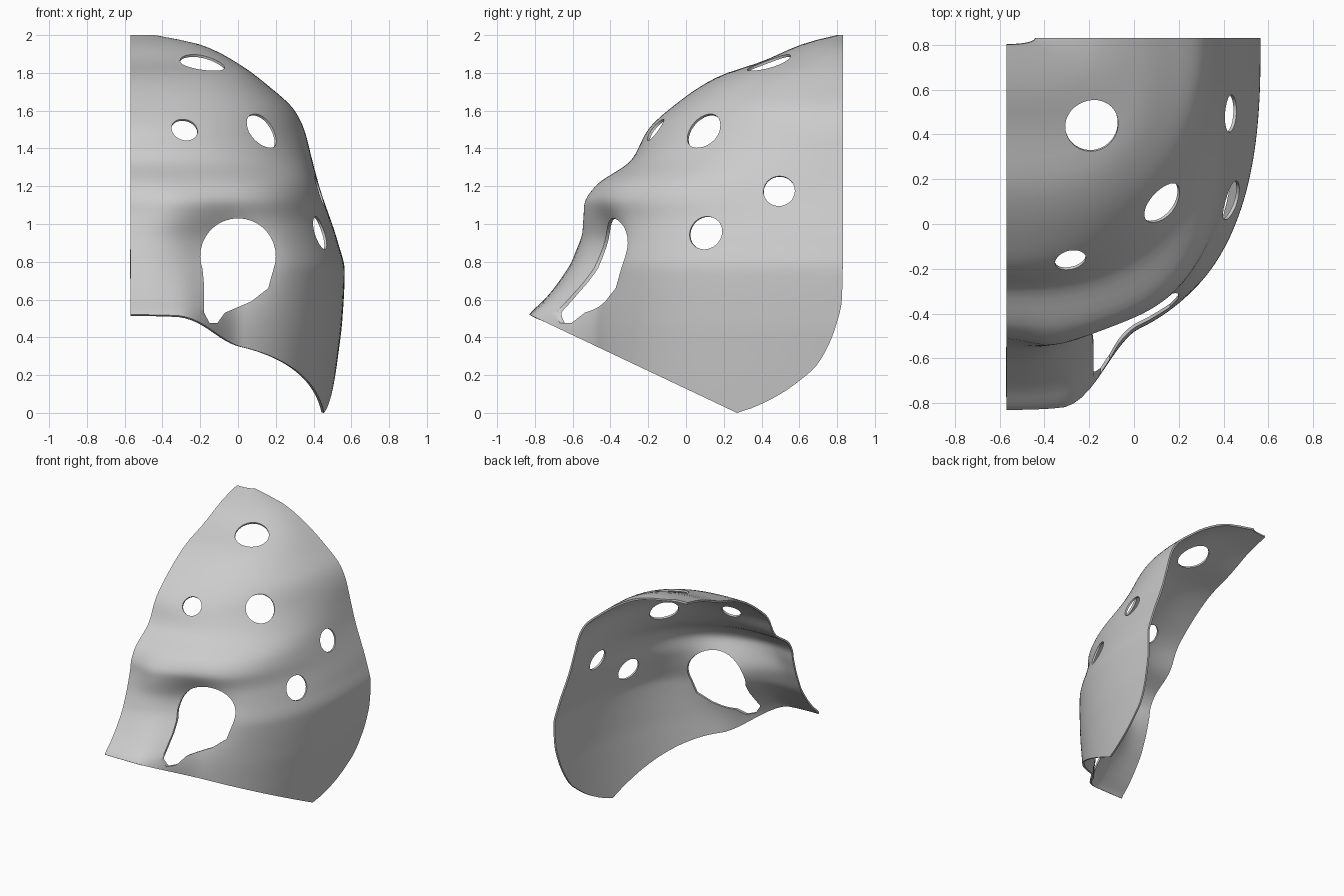
import bpy, bmesh, math
from mathutils import Vector

if "Cube" in bpy.data.objects:
    bpy.data.objects.remove(bpy.data.objects["Cube"])

MID_X, BACK_Y, ROWS, COLS = -0.57, 0.83, 80, 56

# Profiles by height: (z, value)
FRONT_Y = [(0, -.57), (1.0, -.57), (1.1, -.56), (1.2, -.49), (1.34, -.29), (1.5, -.2),
           (1.63, -.06), (1.78, .17), (1.86, .4), (1.96, .64), (2, .8)]
SIDE_X = [(0, .49), (.3, .53), (.5, .553), (.75, .565), (.9, .53), (1.2, .43), (1.35, .39),
          (1.5, .35), (1.6, .3), (1.74, .15), (1.85, 0), (1.95, -.2), (2, -.44)]
REAR_Y = [(0, .27), (.03, .36), (.1, .5), (.17, .6), (.25, .69), (.35, .75),
          (.45, .79), (.6, .825), (.8, BACK_Y), (2, BACK_Y)]
SQUARENESS = [(0, 2.7), (.75, 2.7), (1, 2.6), (1.2, 2.9), (1.5, 2.25), (1.84, 2.8), (2, 2.2)]
NOSE = [(0, .3), (.45, .29), (.52, .26), (.6, .18), (.7, .1), (.82, .03), (.95, 0), (2, 0)]


def sample(table, z):
    """Smooth interpolation without overshoot."""
    slopes = [(b[1] - a[1]) / (b[0] - a[0]) for a, b in zip(table, table[1:])]

    def tangent(i):
        if i == 0 or i == len(slopes):
            return slopes[min(i, len(slopes) - 1)]
        s, t = slopes[i - 1], slopes[i]
        return 2 * s * t / (s + t) if s * t > 0 else 0

    i = max(k for k in range(len(slopes)) if k == 0 or table[k][0] <= z)
    (z0, v0), (z1, v1) = table[i], table[i + 1]
    h = z1 - z0
    t = (z - z0) / h
    blend = t * t * (3 - 2 * t)
    return (v0 + (v1 - v0) * blend + h * t * (1 - t) ** 2 * tangent(i)
            - h * t * t * (1 - t) * tangent(i + 1))


def bump(x, z, cx, cz, size):
    return math.exp(-((x - cx) ** 2 + (z - cz) ** 2) / (2 * size * size))


def shell_point(z, u):
    power = 2 / sample(SQUARENESS, z)
    depth = BACK_Y - sample(FRONT_Y, z)
    width = sample(SIDE_X, z) - MID_X
    rear = max(0, BACK_Y - sample(REAR_Y, z)) / depth
    angle = u * math.acos(min(1, rear ** (1 / power)))
    x = MID_X + width * math.sin(angle) ** power
    y = BACK_Y - depth * max(0, math.cos(angle)) ** power
    # nose, eye socket and bridge dip
    t = min(1, max(0, (x + .32) / .34))
    y -= sample(NOSE, z) * (1 - t * t * (3 - 2 * t))
    if y < .1:
        y += .14 * bump(x, z, -.08, .86, .16) + .05 * bump(x, z, MID_X, 1.08, .1)
    return x, y, z


def add_object(name, bm):
    mesh = bpy.data.meshes.new(name)
    bm.to_mesh(mesh)
    bm.free()
    obj = bpy.data.objects.new(name, mesh)
    bpy.context.collection.objects.link(obj)
    return obj


# Curved half shell
bm = bmesh.new()
grid = [[bm.verts.new(shell_point(2 * i / ROWS, j / COLS)) for j in range(COLS + 1)]
        for i in range(ROWS + 1)]
for low, high in zip(grid, grid[1:]):
    for j in range(COLS):
        bm.faces.new((low[j], low[j + 1], high[j + 1], high[j]))
# Slanted lower edge
bmesh.ops.bisect_plane(bm, geom=bm.verts[:] + bm.edges[:] + bm.faces[:],
                       plane_co=(0, .27, 0), plane_no=(0, .473, 1), clear_inner=True)
bmesh.ops.remove_doubles(bm, verts=bm.verts[:], dist=.0005)
shell = add_object("half_mask_shell", bm)

grey = bpy.data.materials.new("plain grey")
grey.use_nodes = True
colour = (.6, .6, .6, 1)
grey.diffuse_color = colour
grey.node_tree.nodes["Principled BSDF"].inputs["Base Color"].default_value = colour
shell.data.materials.append(grey)

bpy.context.view_layer.objects.active = shell
shell.select_set(True)
solid = shell.modifiers.new("thickness", 'SOLIDIFY')
solid.thickness = .014
solid.offset = -1
bpy.ops.object.modifier_apply(modifier=solid.name)


def cut(cutter):
    cutter.hide_render = True
    mod = shell.modifiers.new("cut", 'BOOLEAN')
    mod.operation = 'DIFFERENCE'
    mod.solver = 'EXACT'
    mod.object = cutter
    bpy.ops.object.modifier_apply(modifier=mod.name)
    bpy.data.objects.remove(cutter)


# Round vent holes: centre, direction, radius
VENTS = [((-.19, .445, 1.84), (.15, -.4, .9), .12),
         ((-.285, -.15, 1.49), (.1, -.75, .6), .07),
         ((.125, .095, 1.49), (.6, -.5, .55), .105),
         ((.42, .11, .95), (.9, -.35, .15), .09),
         ((.415, .495, 1.17), (.95, -.1, .25), .083)]
for centre, direction, radius in VENTS:
    bm = bmesh.new()
    bmesh.ops.create_cone(bm, cap_ends=True, segments=32, radius1=radius,
                          radius2=radius, depth=.36)
    cutter = add_object("vent_cutter", bm)
    cutter.rotation_mode = 'QUATERNION'
    cutter.rotation_quaternion = Vector(direction).to_track_quat('Z', 'Y')
    cutter.location = centre
    cut(cutter)

# Eye opening with a slot running down beside the nose
outline = [(.2 * math.cos(math.radians(a)), .83 + .2 * math.sin(math.radians(a)))
           for a in range(-20, 201, 10)]
outline += [(-.18, .68), (-.18, .53), (-.15, .475), (-.11, .475), (-.07, .53),
            (.07, .59), (.16, .66)]
bm = bmesh.new()
face = bm.faces.new([bm.verts.new((x, -1.1, z)) for x, z in outline])
out = bmesh.ops.extrude_face_region(bm, geom=[face])
bmesh.ops.translate(bm, vec=(0, 1.15, 0),
                    verts=[v for v in out["geom"] if isinstance(v, bmesh.types.BMVert)])
bmesh.ops.recalc_face_normals(bm, faces=bm.faces[:])
cut(add_object("eye_cutter", bm))

bpy.ops.object.shade_smooth_by_angle(angle=math.radians(35))
